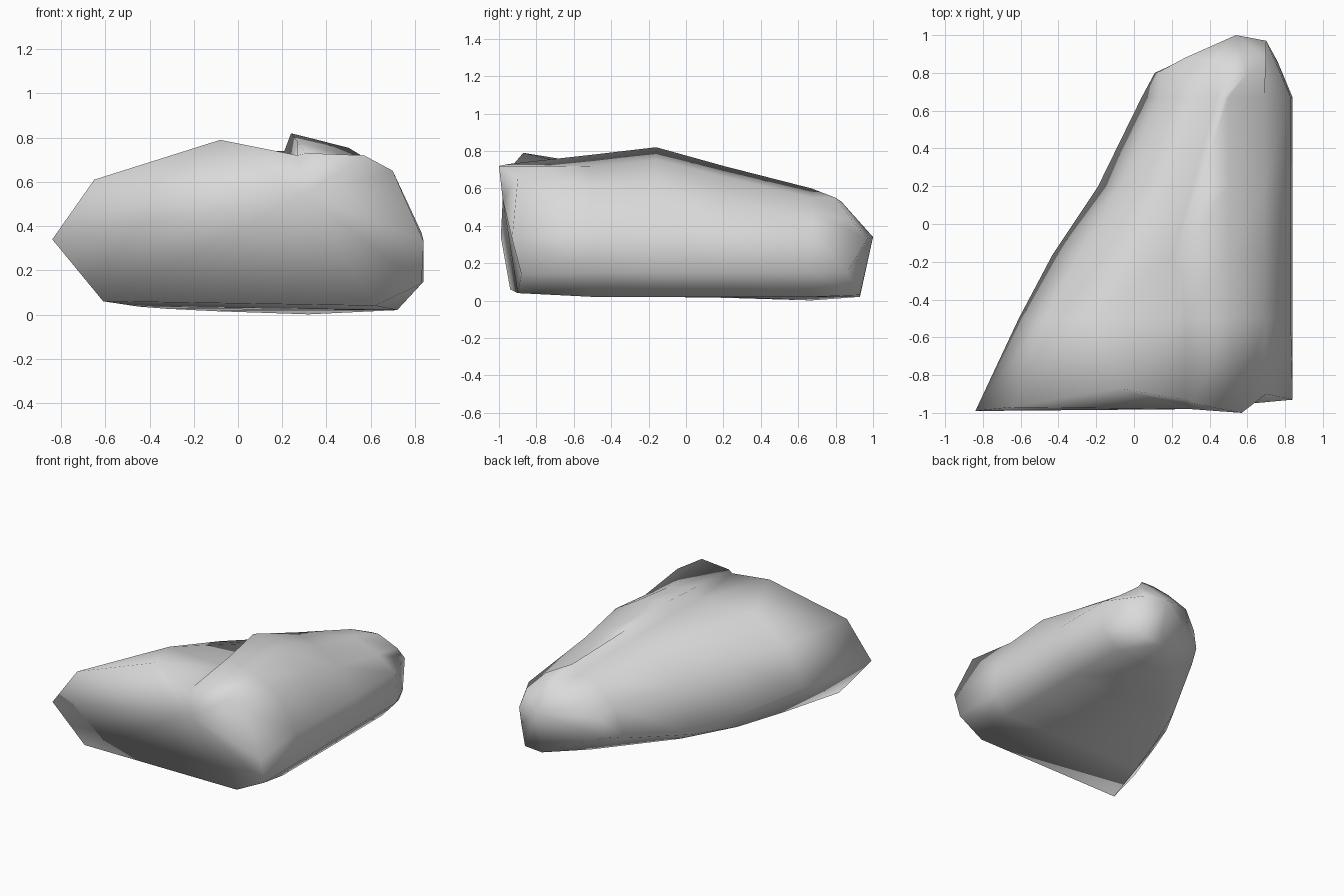
import bpy
import bmesh
import math

default_cube = bpy.data.objects.get("Cube")
if default_cube:
    bpy.data.objects.remove(default_cube, do_unlink=True)


def make_material(name, colour):
    mat = bpy.data.materials.new(name)
    mat.use_nodes = True
    mat.diffuse_color = colour
    for node in mat.node_tree.nodes:
        if node.type == "BSDF_PRINCIPLED":
            node.inputs["Base Color"].default_value = colour
            node.inputs["Roughness"].default_value = 0.9
    return mat


def body_section(y, edge, brow, crest, keel_x):
    """Cross-section from the outer edge, over the brow, groove and crest, round and underneath."""
    (edge_x, edge_z), (brow_x, brow_z), (crest_x, crest_z) = edge, brow, crest
    flank_x = edge_x + 0.36 * (brow_x - edge_x)
    flank_z = edge_z + 0.6 * (brow_z - edge_z)
    return [
        (edge_x, y, edge_z),
        (flank_x, y, flank_z),
        (brow_x, y, brow_z),
        (crest_x - 0.03, y, crest_z - 0.08),
        (crest_x, y, crest_z),
        (0.5, y, crest_z * 0.92),
        (0.69, y, crest_z * 0.78),
        (0.83, y, 0.37),
        (0.84, y, 0.15),
        (0.72, y, 0.02),
        (keel_x, y, 0.021 - 0.03 * y),
    ]


# Broad front end, with a pointed corner on one side
front_ring = [
    (-0.84, -0.99, 0.34), (-0.65, -0.97, 0.61), (-0.08, -0.87, 0.79),
    (0.27, -0.93, 0.72), (0.31, -0.95, 0.73), (0.57, -1, 0.72),
    (0.7, -0.9, 0.65), (0.84, -0.93, 0.33), (0.83, -0.88, 0.14),
    (0.62, -0.9, 0.04), (-0.61, -0.94, 0.06),
]

# Narrow rounded back end
back_ring = [
    (0.11, 0.8, 0.2), (0.14, 0.81, 0.33), (0.27, 0.88, 0.42),
    (0.42, 0.87, 0.48), (0.52, 0.83, 0.53), (0.6, 0.8, 0.55),
    (0.7, 0.88, 0.44), (0.7, 0.97, 0.33), (0.76, 0.86, 0.15),
    (0.68, 0.93, 0.03), (0.54, 0.93, 0.02),
]

sections = [
    front_ring,
    body_section(-0.5, (-0.61, 0.26), (-0.22, 0.73), (0.27, 0.78), -0.45),
    body_section(-0.16, (-0.43, 0.18), (-0.04, 0.69), (0.24, 0.82), -0.32),
    body_section(0.2, (-0.19, 0.07), (0.13, 0.62), (0.34, 0.72), -0.1),
    body_section(0.67, (0.04, 0.16), (0.3, 0.52), (0.47, 0.6), 0.32),
    back_ring,
]

# Skin the sections and close both ends with shallow fans
bm = bmesh.new()
rings = [[bm.verts.new(p) for p in section] for section in sections]
count = len(front_ring)
for ring, following in zip(rings, rings[1:]):
    for i in range(count):
        j = (i + 1) % count
        bm.faces.new((ring[i], ring[j], following[j], following[i]))
for ring, centre in ((rings[0], (0.3, -0.98, 0.54)), (rings[-1], (0.54, 1, 0.34))):
    tip = bm.verts.new(centre)
    for i in range(count):
        bm.faces.new((ring[i], ring[(i + 1) % count], tip))
bmesh.ops.recalc_face_normals(bm, faces=bm.faces)

mesh = bpy.data.meshes.new("boulder")
bm.to_mesh(mesh)
bm.free()
boulder = bpy.data.objects.new("boulder", mesh)
bpy.context.collection.objects.link(boulder)
mesh.materials.append(make_material("grey stone", (0.7, 0.7, 0.7, 1)))

# Soft shading over the whole stone
bpy.ops.object.select_all(action="DESELECT")
boulder.select_set(True)
bpy.context.view_layer.objects.active = boulder
bpy.ops.object.shade_smooth_by_angle(angle=math.radians(120))
